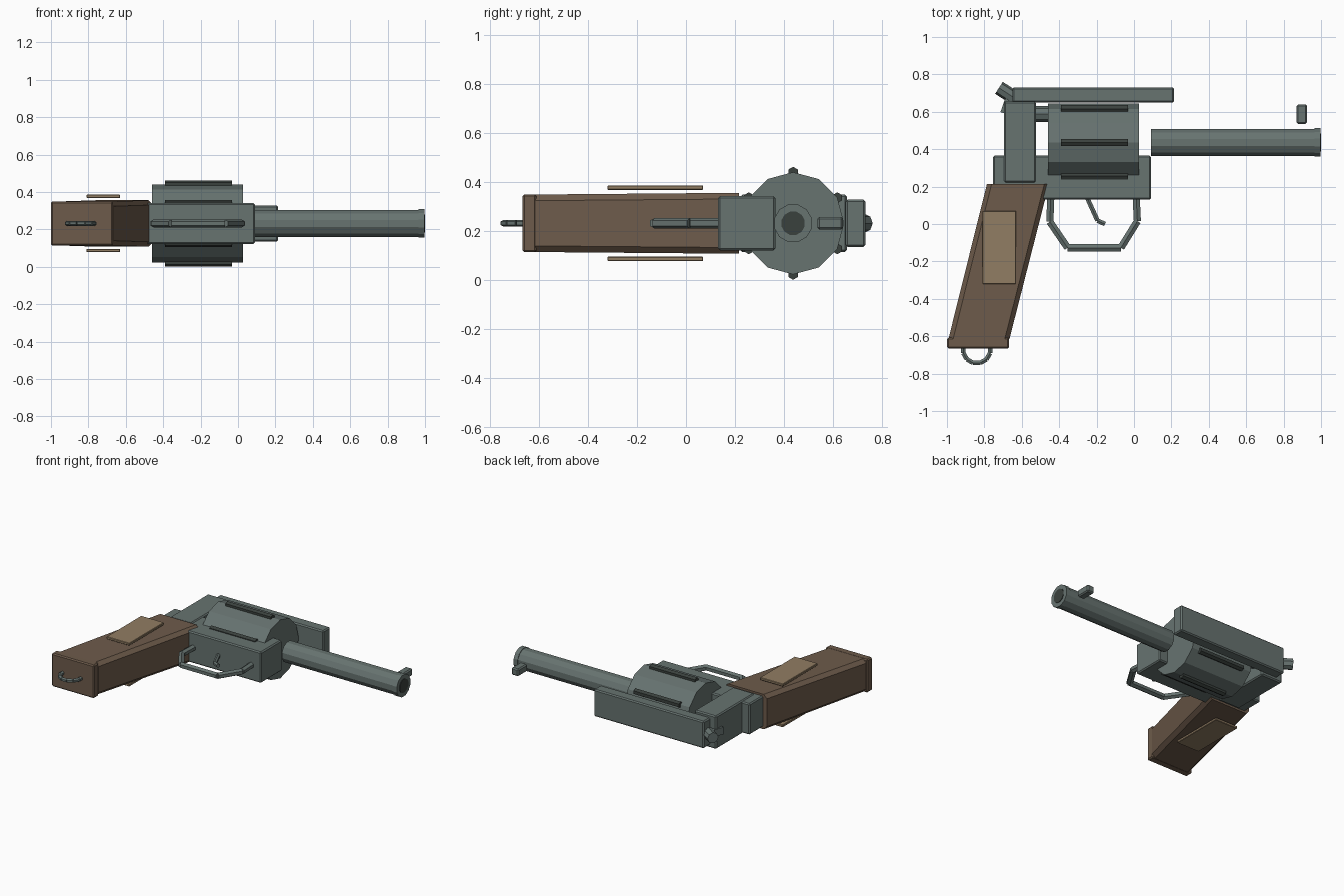
import bpy, bmesh, math
from mathutils import Vector

if "Cube" in bpy.data.objects:
    bpy.data.objects.remove(bpy.data.objects["Cube"])

ZC = 0.232          # mid-plane of the revolver lying on its side
AXIS_Y = 0.436      # bore / drum axis


def material(name, rgb):
    m = bpy.data.materials.new(name)
    m.diffuse_color = (*rgb, 1)
    m.use_nodes = True
    m.node_tree.nodes["Principled BSDF"].inputs["Base Color"].default_value = m.diffuse_color
    return m


STEEL = material("grey green steel", (0.135, 0.172, 0.163))
DARK = material("dark steel", (0.042, 0.052, 0.047))
WOOD = material("brown wood", (0.155, 0.105, 0.070))
PANEL = material("light brown wood", (0.285, 0.205, 0.125))


def finish(name, bm, mat):
    bmesh.ops.recalc_face_normals(bm, faces=bm.faces)
    me = bpy.data.meshes.new(name)
    bm.to_mesh(me)
    bm.free()
    me.materials.append(mat)
    ob = bpy.data.objects.new(name, me)
    bpy.context.collection.objects.link(ob)
    return ob


def box(name, x, y, z, mat, bevel=0.008):
    """Box from (min, max) ranges, with a small chamfer."""
    bm = bmesh.new()
    bmesh.ops.create_cube(bm, size=1)
    for v in bm.verts:
        v.co = [(r[0] + r[1]) / 2 + c * (r[1] - r[0]) for r, c in zip((x, y, z), v.co)]
    if bevel:
        bmesh.ops.bevel(bm, geom=bm.edges[:], offset=bevel, segments=1, affect='EDGES')
    return finish(name, bm, mat)


def rod(name, a, b, r, mat, sides=8, turn=0.0):
    """Prism of given side count between two points; turn rotates it about its axis."""
    a, b = Vector(a), Vector(b)
    d = (b - a).normalized()
    v = Vector((0, 0, 1))
    u = v.cross(d).normalized()
    bm = bmesh.new()
    rings = []
    for p in (a, b):
        ring = []
        for i in range(sides):
            t = turn + 2 * math.pi * i / sides
            ring.append(bm.verts.new(p + r * (math.cos(t) * v + math.sin(t) * u)))
        rings.append(ring)
    for i in range(sides):
        j = (i + 1) % sides
        bm.faces.new((rings[0][i], rings[0][j], rings[1][j], rings[1][i]))
    bm.faces.new(rings[0])
    bm.faces.new(rings[1])
    return finish(name, bm, mat)


def chain(name, pts, r, mat, sides=6):
    for i, (a, b) in enumerate(zip(pts, pts[1:])):
        rod(f"{name}_{i + 1}", (*a, ZC), (*b, ZC), r, mat, sides)


def zr(half):
    return (ZC - half, ZC + half)


# frame: lower block, rear post, top strap
box("lower_frame", (-0.755, 0.09), (0.13, 0.365), zr(0.11), STEEL)
box("rear_post", (-0.695, -0.525), (0.222, 0.655), zr(0.117), STEEL)
box("top_strap", (-0.65, 0.215), (0.65, 0.73), zr(0.096), STEEL)

# drum with six raised ribs, and its rear stud
rod("drum", (-0.46, AXIS_Y, ZC), (0.026, AXIS_Y, ZC), 0.208, STEEL, 12)
for i in range(6):
    t = math.pi / 2 + i * math.pi / 3
    y, z = AXIS_Y + 0.208 * math.cos(t), ZC + 0.208 * math.sin(t)
    rod(f"drum_rib_{i + 1}", (-0.39, y, z), (-0.032, y, z), 0.022, DARK, 6)
rod("drum_stud", (-0.55, 0.588, ZC), (-0.44, 0.588, ZC), 0.042, STEEL)

# barrel, muzzle collar, dark bore and front sight
half = math.pi / 12
rod("barrel", (0.09, AXIS_Y, ZC), (0.97, AXIS_Y, ZC), 0.075, STEEL, 12, half)
rod("muzzle_collar", (0.965, AXIS_Y, ZC), (0.996, AXIS_Y, ZC), 0.079, STEEL, 12, half)
rod("bore", (0.95, AXIS_Y, ZC), (1.0, AXIS_Y, ZC), 0.049, DARK, 12, half)
box("front_sight", (0.87, 0.925), (0.535, 0.64), zr(0.026), STEEL)

# hammer
rod("hammer_body", (-0.69, 0.59, ZC), (-0.655, 0.69, ZC), 0.036, STEEL, 4, math.pi / 4)
rod("hammer_spur", (-0.722, 0.728, ZC), (-0.64, 0.675, ZC), 0.038, STEEL, 8)

# grip: slanted, slightly tapered prism with chamfered corners
bm = bmesh.new()
rings = []
for cx, y, hx, hz in ((-0.62, 0.215, 0.166, 0.124), (-0.829, -0.615, 0.163, 0.117)):
    c = 0.025
    prof = [(hx, hz - c), (hx - c, hz), (c - hx, hz), (-hx, hz - c),
            (-hx, c - hz), (c - hx, -hz), (hx - c, -hz), (hx, c - hz)]
    rings.append([bm.verts.new((cx + px, y, ZC + pz)) for px, pz in prof])
for i in range(8):
    j = (i + 1) % 8
    bm.faces.new((rings[0][i], rings[0][j], rings[1][j], rings[1][i]))
bm.faces.new(rings[0])
bm.faces.new(rings[1])
finish("grip", bm, WOOD)
box("grip_cap", (-1.0, -0.667), (-0.665, -0.608), zr(0.118), WOOD)

# grip side panels, one on each side
for side, s in (("upper", 1), ("lower", -1)):
    zz = sorted((ZC + s * 0.136, ZC + s * 0.154))
    box(f"{side}_grip_panel", (-0.81, -0.63), (-0.32, 0.07), zz, PANEL, 0.003)

# trigger guard and trigger
chain("trigger_guard", [(-0.445, 0.14), (-0.45, 0.012), (-0.355, -0.127), (-0.07, -0.127),
                        (0.018, 0.015), (0.012, 0.14)], 0.022, STEEL)
chain("trigger", [(-0.248, 0.135), (-0.195, 0.018), (-0.155, 0.0)], 0.014, STEEL)

# lanyard ring under the grip
arc = [math.radians(165 + 30 * i) for i in range(8)]
chain("lanyard_ring", [(-0.841 + 0.074 * math.cos(t), -0.671 + 0.074 * math.sin(t)) for t in arc],
      0.014, STEEL)
